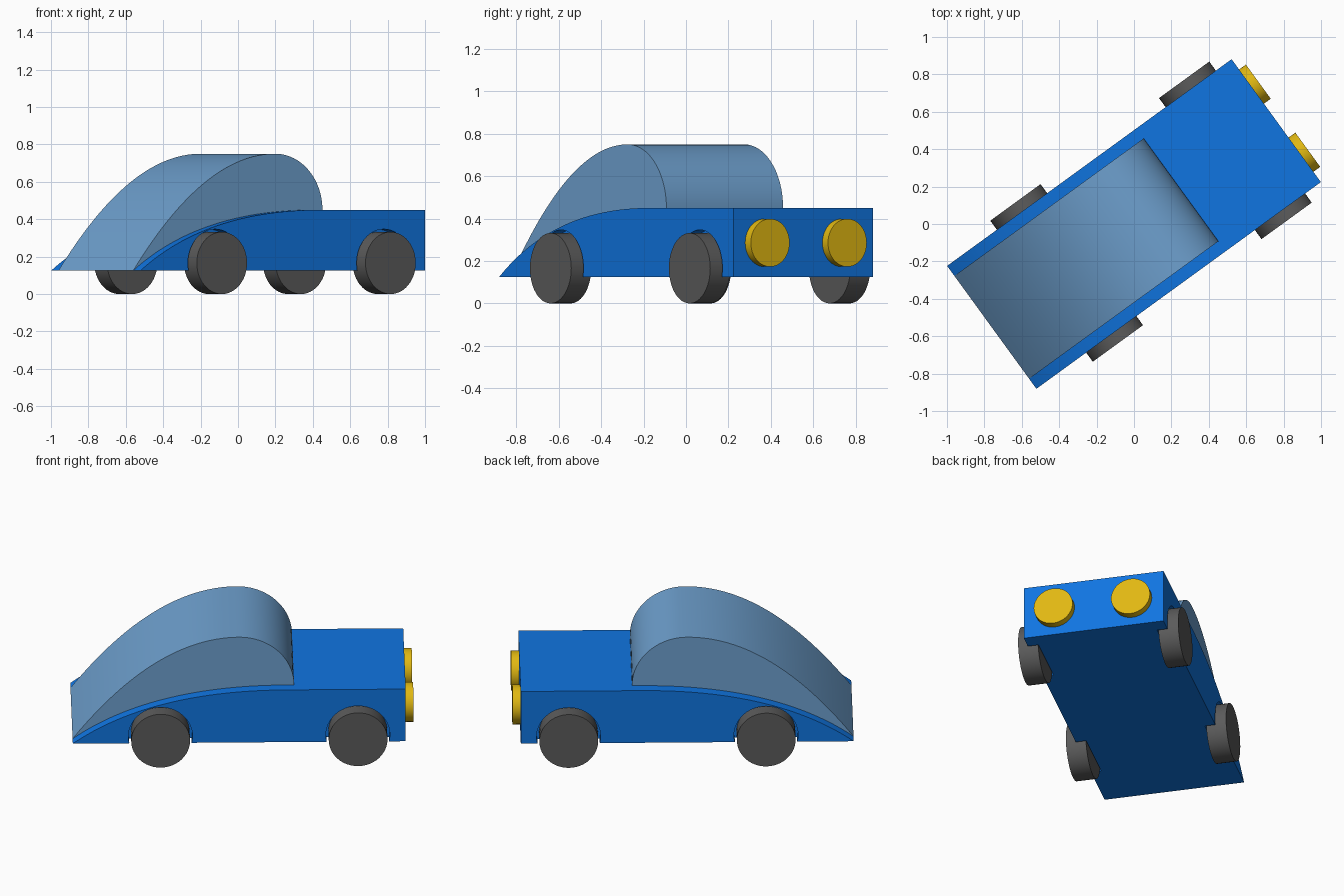
import bpy, bmesh, math
from mathutils import Matrix

if "Cube" in bpy.data.objects:
    bpy.data.objects.remove(bpy.data.objects["Cube"])

HEADING = math.radians(36)          # the car is turned in plan
HALF_LEN, HALF_W, FLOOR, DECK = 0.94, 0.406, 0.125, 0.45


def material(name, rgb):
    m = bpy.data.materials.new(name)
    m.diffuse_color = (*rgb, 1)
    m.use_nodes = True
    m.node_tree.nodes["Principled BSDF"].inputs["Base Color"].default_value = m.diffuse_color
    return m


BLUE = material("body blue", (0.005, 0.178, 0.753))
PALE = material("cabin pale blue", (0.156, 0.352, 0.62))
GREY = material("tyre grey", (0.105, 0.105, 0.105))
YELLOW = material("headlight yellow", (0.75, 0.48, 0.006))


def add_object(name, bm, mat):
    bmesh.ops.recalc_face_normals(bm, faces=bm.faces)
    me = bpy.data.meshes.new(name)
    bm.to_mesh(me)
    bm.free()
    me.materials.append(mat)
    ob = bpy.data.objects.new(name, me)
    bpy.context.collection.objects.link(ob)
    ob.rotation_euler.z = HEADING
    return ob


def activate(ob):
    bpy.ops.object.select_all(action='DESELECT')
    ob.select_set(True)
    bpy.context.view_layer.objects.active = ob


def smooth(ob):
    activate(ob)
    bpy.ops.object.shade_smooth_by_angle(angle=math.radians(30))


def bezier(a, b, c, n=32):
    pts = []
    for i in range(n + 1):
        t = i / n
        pts.append(tuple((1 - t) ** 2 * p + 2 * t * (1 - t) * q + t * t * r
                         for p, q, r in zip(a, b, c)))
    return pts


def extrude_profile(name, pts, half, mat):
    """Side profile (length, height) extruded across the car."""
    bm = bmesh.new()
    face = bm.faces.new([bm.verts.new((u, -half, z)) for u, z in pts])
    res = bmesh.ops.extrude_face_region(bm, geom=[face])
    verts = [v for v in res["geom"] if isinstance(v, bmesh.types.BMVert)]
    bmesh.ops.translate(bm, verts=verts, vec=(0, 2 * half, 0))
    return add_object(name, bm, mat)


def disc(bm, centre, radius, depth, axis):
    rot = Matrix.Rotation(math.pi / 2, 4, axis)
    bmesh.ops.create_cone(bm, cap_ends=True, segments=48, radius1=radius, radius2=radius,
                          depth=depth, matrix=Matrix.Translation(centre) @ rot)


# Body with a curved sloping tail
tail = bezier((-HALF_LEN, FLOOR), (-0.5, DECK), (0.26, DECK))
body = extrude_profile("body", tail + [(HALF_LEN, DECK), (HALF_LEN, FLOOR)], HALF_W, BLUE)

# Wheels and the wells cut out around them
wells = bmesh.new()
for end, u in (("front", 0.67), ("rear", -0.445)):
    for side, s in (("left", 1), ("right", -1)):
        bm = bmesh.new()
        disc(bm, (u, s * 0.408, 0.166), 0.166, 0.116, 'X')
        smooth(add_object(f"{end}_{side}_wheel", bm, GREY))
        disc(wells, (u, s * 0.445, 0.166), 0.181, 0.2, 'X')
cutter = add_object("wheel_well_cutter", wells, BLUE)
cutter.hide_render = True
cut = body.modifiers.new("wheel wells", 'BOOLEAN')
cut.operation, cut.object, cut.solver = 'DIFFERENCE', cutter, 'EXACT'
activate(body)
bpy.ops.object.modifier_apply(modifier=cut.name)
bpy.data.objects.remove(cutter)
smooth(body)

# Cabin: long sloping back and a rounded windscreen
back = bezier((-HALF_LEN, FLOOR), (-0.47, 0.75), (0.0, 0.75))
nose = [(0.311 * math.sin(a), DECK + 0.3 * math.cos(a))
        for a in (math.pi / 2 * i / 20 for i in range(1, 21))]
smooth(extrude_profile("cabin", back + nose + [(0.311, DECK - 0.02)], 0.34, PALE))

# Headlights
for side, s in (("left", 1), ("right", -1)):
    bm = bmesh.new()
    disc(bm, (0.95, s * 0.225, 0.286), 0.113, 0.07, 'Y')
    smooth(add_object(f"{side}_headlight", bm, YELLOW))
